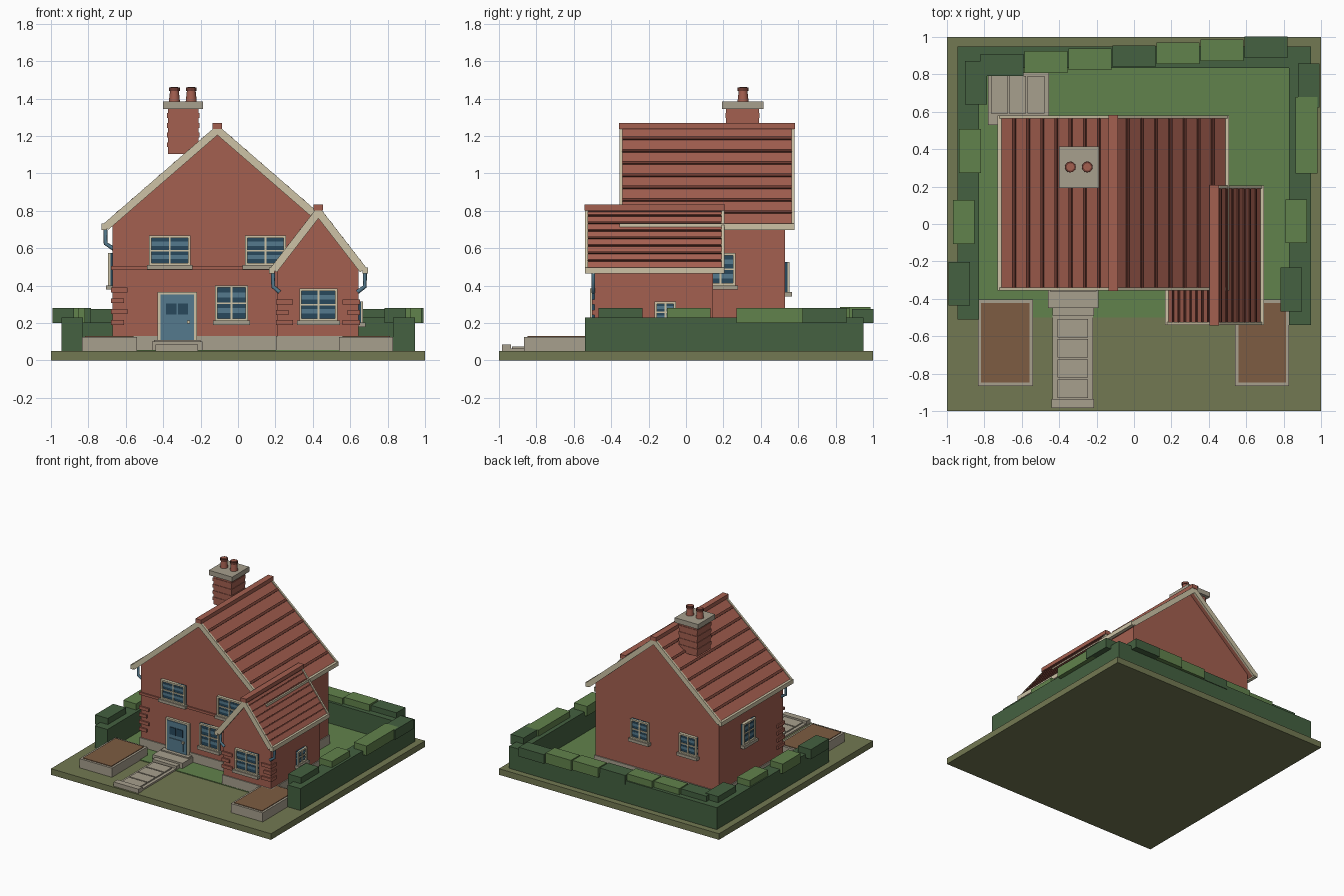
import bpy
import bmesh
from math import pi
from mathutils import Vector, Matrix

if "Cube" in bpy.data.objects:
    bpy.data.objects.remove(bpy.data.objects["Cube"])

COLOURS = {
    "olive earth": (.171, .19, .084), "leaf green": (.12, .223, .072),
    "hedge green": (.058, .119, .052), "brick red": (.37, .115, .08),
    "dark tile red": (.156, .045, .032), "grey stone": (.39, .35, .27),
    "cream trim": (.61, .545, .38), "door blue": (.091, .195, .27),
    "dark glass": (.021, .065, .107), "brown soil": (.205, .107, .054),
}
MATS = {}
for label, rgb in COLOURS.items():
    m = bpy.data.materials.new(label)
    m.use_nodes = True
    m.diffuse_color = (*rgb, 1)
    m.node_tree.nodes["Principled BSDF"].inputs["Base Color"].default_value = (*rgb, 1)
    MATS[label] = m
EARTH, LEAF, HEDGE, BRICK, TILE, STONE, CREAM, BLUE, GLASS, SOIL = COLOURS


# A shape is (material, base polygon, extrusion vector)
def box(mat, x0, x1, y0, y1, z0, z1):
    return mat, [(x0, y0, z0), (x1, y0, z0), (x1, y1, z0), (x0, y1, z0)], (0, 0, z1 - z0)


def prism(mat, profile, y0, y1):
    return mat, [(x, y0, z) for x, z in profile], (0, y1 - y0, 0)


def sloped(mat, p, q, low, high, y0, y1):
    """Slab along the line p-q in the xz plane, between two offsets from it."""
    p, q = Vector(p), Vector(q)
    d = (q - p).normalized()
    n = Vector((-d.y, d.x))
    n *= 1 if n.y > 0 else -1
    return prism(mat, [p + n * low, q + n * low, q + n * high, p + n * high], y0, y1)


def build(name, shapes, matrix=Matrix()):
    bm = bmesh.new()
    used = []
    for mat, poly, ext in shapes:
        if mat not in used:
            used.append(mat)
        a = [bm.verts.new(v) for v in poly]
        b = [bm.verts.new(Vector(v) + Vector(ext)) for v in poly]
        faces = [bm.faces.new(a), bm.faces.new(b)]
        for i in range(len(a)):
            j = (i + 1) % len(a)
            faces.append(bm.faces.new((a[i], a[j], b[j], b[i])))
        for f in faces:
            f.material_index = used.index(mat)
    bmesh.ops.recalc_face_normals(bm, faces=bm.faces)
    mesh = bpy.data.meshes.new(name)
    bm.to_mesh(mesh)
    bm.free()
    for mat in used:
        mesh.materials.append(MATS[mat])
    ob = bpy.data.objects.new(name, mesh)
    ob.matrix_world = matrix
    bpy.context.collection.objects.link(ob)
    return ob


# Ground
build("ground_slab", [box(EARTH, -1, 1, -1, 1, 0, .05)])
build("lawn", [box(LEAF, -.9, .9, -.5, .9, .048, .056)])

# Hedge body and clipped blocks on top
build("hedge", [box(HEDGE, -.945, -.83, -.51, .95, .05, .23),
                box(HEDGE, .83, .945, -.54, .95, .05, .23),
                box(HEDGE, -.83, .83, .835, .95, .05, .23)])
blocks = []
for i, mat in enumerate((HEDGE, LEAF, LEAF, HEDGE, LEAF, LEAF, HEDGE)):
    x, y = -.705 + i * .235, .85 + i * .0157
    blocks.append(box(mat, x - .115, x + .115, y - .058, y + .058, .2, .275 + .005 * (i % 3)))
for x, y, half, mat in ((-.935, -.32, .117, HEDGE), (-.91, .01, .117, LEAF),
                        (-.877, .39, .117, LEAF), (-.845, .755, .117, HEDGE),
                        (.84, -.35, .117, HEDGE), (.867, .015, .117, LEAF),
                        (.922, .475, .205, LEAF), (.935, .74, .117, HEDGE)):
    blocks.append(box(mat, x - .058, x + .058, y - half, y + half, .2, .28))
build("hedge_blocks", blocks)

# Planters
for name, x0, x1 in (("planter_right", -.835, -.54), ("planter_left", .54, .83)):
    build(name, [box(STONE, x0, x1, -.865, -.405, .05, .125),
                 box(SOIL, x0 + .018, x1 - .018, -.847, -.423, .12, .13)])

# Front path, doorstep and back patio
path = [box(STONE, -.435, -.22, -.95, -.45, .05, .064),
        box(STONE, -.44, -.215, -.985, -.935, .05, .085),
        box(STONE, -.46, -.19, -.45, -.3, .05, .1),
        box(STONE, -.435, -.215, -.49, -.3, .05, .085),
        box(STONE, -.45, -.2, -.36, -.3, .08, .11)]
for i in range(4):
    y = -.93 + i * .108
    path.append(box(STONE, -.41, -.245, y, y + .098, .05, .074))
build("front_path", path)
build("back_patio", [box(STONE, -.78, -.455, .53, .81, .05, .068)]
      + [box(STONE, x, x + .09, .59, .79, .05, .078) for x in (-.765, -.667, -.569)])


# Houses: walls, plinth, tiled gable roof, bargeboards, eaves and ridge
def gable_house(name, x0, x1, y0, y1, ridge, eave, over, back_over, roof_rows):
    cx, top = ridge
    half, ez = eave
    slope = (top - ez) / half
    wall_z = [top - .042 - slope * abs(x - cx) for x in (x0, x1)]
    build(name + "_walls", [prism(BRICK, [(x0, .05), (x1, .05), (x1, wall_z[1]),
                                          (cx, top - .042), (x0, wall_z[0])], y0, y1)])
    build(name + "_plinth", [box(STONE, x0 - .008, x1 + .008, y0 - .008, y1 + .008, .05, .13)])
    ya, yb = y0 - over, y1 + back_over
    roof, trim = [], []
    for side in (-1, 1):
        end = (cx + side * half, ez)
        roof.append(sloped(BRICK, ridge, end, -.026, 0, ya + .012, yb - .012))
        for i in range(1, roof_rows):
            t = i / roof_rows
            a, b = [Vector(ridge).lerp(Vector(end), s) for s in (t - .012, t + .012)]
            roof.append(sloped(TILE, a, b, -.004, .008, ya + .014, yb - .014))
        for y in (ya, yb - .016):
            trim.append(sloped(CREAM, ridge, end, -.034, .007, y, y + .016))
        ex = end[0]
        trim.append(box(CREAM, ex - .014, ex + .014, ya, yb, ez - .028, ez + .006))
    roof.append(box(BRICK, cx - .025, cx + .025, ya - .004, yb + .004, top - .012, top + .02))
    build(name + "_roof", roof)
    build(name + "_roof_trim", trim)


gable_house("main_house", -.67, .45, -.305, .53, (-.11, 1.25), (.605, .725), .05, .05, 8)
gable_house("wing", .21, .645, -.49, .145, (.43, .815), (.25, .492), .05, .06, 8)

# Brick string course and corner bricks
bricks = [box(BRICK, -.68, .22, -.315, -.3, .484, .504)]
for i in range(4):
    w = .085 if i % 2 else .065
    bricks.append(box(BRICK, -.68, -.675 + w, -.317, -.22, .19 + i * .058, .216 + i * .058))
for i in range(3):
    w, z = (.06 if i % 2 else .085), .19 + i * .054
    bricks += [box(BRICK, .202, .21 + w, -.502, -.43, z, z + .027),
               box(BRICK, .645 - w, .653, -.502, -.43, z, z + .027)]
build("brick_details", bricks)


# Windows: local x along the wall, -y outward, origin at the wall surface
def window(name, place, turn, w, h):
    a, f = w / 2, .013
    s = [box(GLASS, -a, a, -.012, .01, 0, h),
         box(CREAM, -a, a, -.024, .01, h - f, h), box(CREAM, -a, a, -.024, .01, 0, f),
         box(CREAM, -a, -a + f, -.024, .01, 0, h), box(CREAM, a - f, a, -.024, .01, 0, h),
         box(CREAM, -.005, .005, -.02, 0, 0, h),
         box(CREAM, -a, a, -.02, 0, h * .5 - .004, h * .5 + .004),
         box(STONE, -a - .012, a + .012, -.036, .01, -.022, .002)]
    for z in (.22, .66):
        s.append(box(BLUE, -a + f, a - f, -.015, 0, h * z, h * (z + .14)))
    build(name, s, Matrix.Translation(place) @ Matrix.Rotation(turn, 4, "Z"))


window("upper_window_right", (-.365, -.305, .507), 0, .22, .16)
window("upper_window_left", (.147, -.305, .507), 0, .22, .16)
window("lower_window", (-.035, -.305, .212), 0, .175, .19)
window("wing_window", (.43, -.49, .212), 0, .205, .172)
window("wing_side_window", (.645, -.11, .2), pi / 2, .115, .115)
window("left_side_window", (.45, .185, .4), pi / 2, .16, .175)
window("right_side_window", (-.67, .16, .4), -pi / 2, .16, .175)
window("back_window_right", (-.4, .53, .365), pi, .16, .16)
window("back_window_left", (.04, .53, .365), pi, .16, .16)

# Front door
build("front_door", [box(CREAM, -.43, -.22, -.325, -.3, .1, .365),
                     box(BLUE, -.415, -.235, -.332, -.3, .1, .352),
                     box(GLASS, -.385, -.33, -.337, -.3, .245, .305),
                     box(GLASS, -.322, -.267, -.337, -.3, .245, .305),
                     box(BLUE, -.385, -.265, -.337, -.3, .13, .215),
                     box(CREAM, -.272, -.256, -.348, -.3, .198, .214)])

# Chimney with brick courses, cap and two pots
stack = [box(BRICK, -.375, -.21, .215, .39, 1.105, 1.36),
         box(STONE, -.4, -.188, .193, .415, 1.345, 1.385)]
for i in range(4):
    z = 1.14 + i * .052
    stack.append(box(BRICK, -.379, -.206, .211, .394, z, z + .026))
build("chimney", stack)


def pot_ring(name, x, r0, r1, z0, z1, mat):
    bpy.ops.mesh.primitive_cone_add(vertices=12, radius1=r0, radius2=r1, depth=z1 - z0,
                                    location=(x, .305, (z0 + z1) / 2))
    ob = bpy.context.object
    ob.name = name
    ob.data.materials.append(MATS[mat])
    bpy.ops.object.shade_smooth_by_angle()


for side, x in (("right", -.34), ("left", -.25)):
    pot_ring("chimney_pot_" + side, x, .03, .023, 1.38, 1.445, BRICK)
    pot_ring("chimney_pot_rim_" + side, x, .029, .029, 1.44, 1.46, TILE)
    pot_ring("chimney_pot_mouth_" + side, x, .02, .02, 1.45, 1.462, BRICK)


# Gutter pipes bending from the eaves to the wall
def downpipe(name, points):
    curve = bpy.data.curves.new(name, "CURVE")
    curve.dimensions = "3D"
    curve.bevel_depth = .011
    curve.bevel_resolution = 1
    curve.use_fill_caps = True
    line = curve.splines.new("POLY")
    line.points.add(len(points) - 1)
    for point, co in zip(line.points, points):
        point.co = (*co, 1)
    curve.materials.append(MATS[BLUE])
    bpy.context.collection.objects.link(bpy.data.objects.new(name, curve))


for name, eave_x, wall_x, y, z in (("main_downpipe", -.708, -.662, -.285, .7),
                                   ("wing_downpipe_right", .188, .222, -.495, .47),
                                   ("wing_downpipe_left", .678, .638, -.495, .47)):
    downpipe(name, [(eave_x, y, z), (eave_x, y, z - .075), (wall_x, y, z - .105)])
